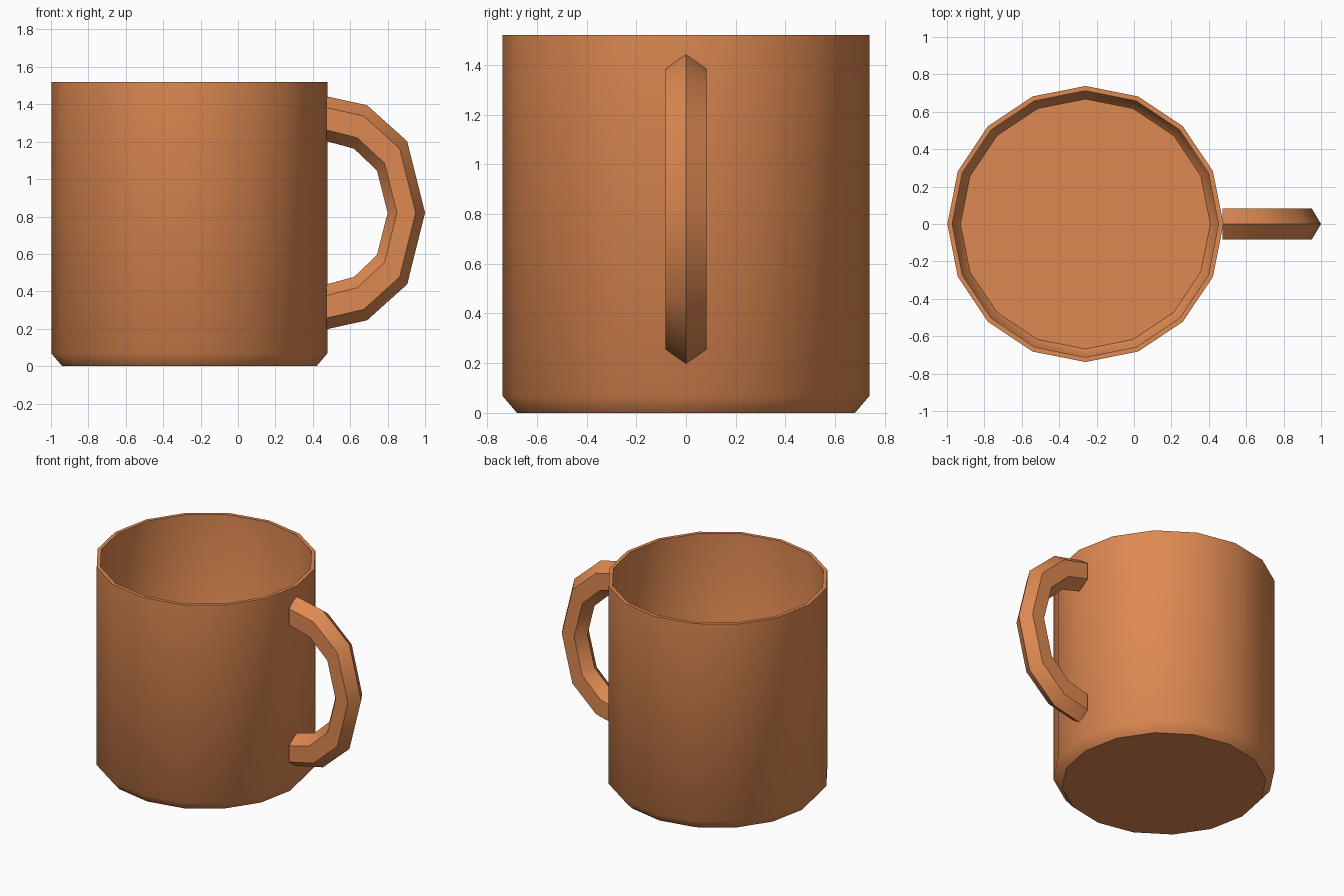
import bpy, bmesh, math

if "Cube" in bpy.data.objects:
    bpy.data.objects.remove(bpy.data.objects["Cube"])

clay = bpy.data.materials.new("warm terracotta")
clay.diffuse_color = (0.73, 0.25, 0.083, 1)
clay.use_nodes = True
clay.node_tree.nodes["Principled BSDF"].inputs["Base Color"].default_value = clay.diffuse_color


def rings_to_object(name, rings, angle=40):
    """Bridge equal-sized closed rings of points and cap both ends."""
    bm = bmesh.new()
    loops = [[bm.verts.new(p) for p in ring] for ring in rings]
    n = len(loops[0])
    for a, b in zip(loops, loops[1:]):
        for i in range(n):
            j = (i + 1) % n
            bm.faces.new((a[i], a[j], b[j], b[i]))
    bm.faces.new(loops[0][::-1])
    bm.faces.new(loops[-1])
    bmesh.ops.recalc_face_normals(bm, faces=bm.faces)
    mesh = bpy.data.meshes.new(name)
    bm.to_mesh(mesh)
    bm.free()
    mesh.materials.append(clay)
    obj = bpy.data.objects.new(name, mesh)
    bpy.context.collection.objects.link(obj)
    bpy.ops.object.select_all(action='DESELECT')
    obj.select_set(True)
    bpy.context.view_layer.objects.active = obj
    bpy.ops.object.shade_smooth_by_angle(angle=math.radians(angle))
    return obj


# Mug body: 16-sided lathe, outside bottom to rim, then down the inside
SIDES, CX = 16, -0.26
profile = [(0.68, 0), (0.738, 0.068), (0.738, 1.52),
           (0.712, 1.52), (0.712, 0.079), (0.668, 0.025)]
rings_to_object("mug_body", [
    [(CX + r * math.cos(2 * math.pi * i / SIDES),
      r * math.sin(2 * math.pi * i / SIDES), z) for i in range(SIDES)]
    for r, z in profile])

# Handle: hexagonal section swept along half an oval, mirrored about mid height
MID = 0.82
# path x, path height, section half-vector x, z
upper = [(0.472, 0.503, 0.0, 0.12), (0.655, 0.459, 0.035, 0.116),
         (0.824, 0.304, 0.081, 0.078)]
middle = [(0.9, 0.0, 0.1, 0.0)]
lower = [(x, -z, dx, -dz) for x, z, dx, dz in reversed(upper)]
hexagon = [(1, 0), (0.5, 1), (-0.5, 1), (-1, 0), (-0.5, -1), (0.5, -1)]
rings_to_object("handle", [
    [(x + dx * u, 0.083 * v, MID + z + dz * u) for u, v in hexagon]
    for x, z, dx, dz in upper + middle + lower])
